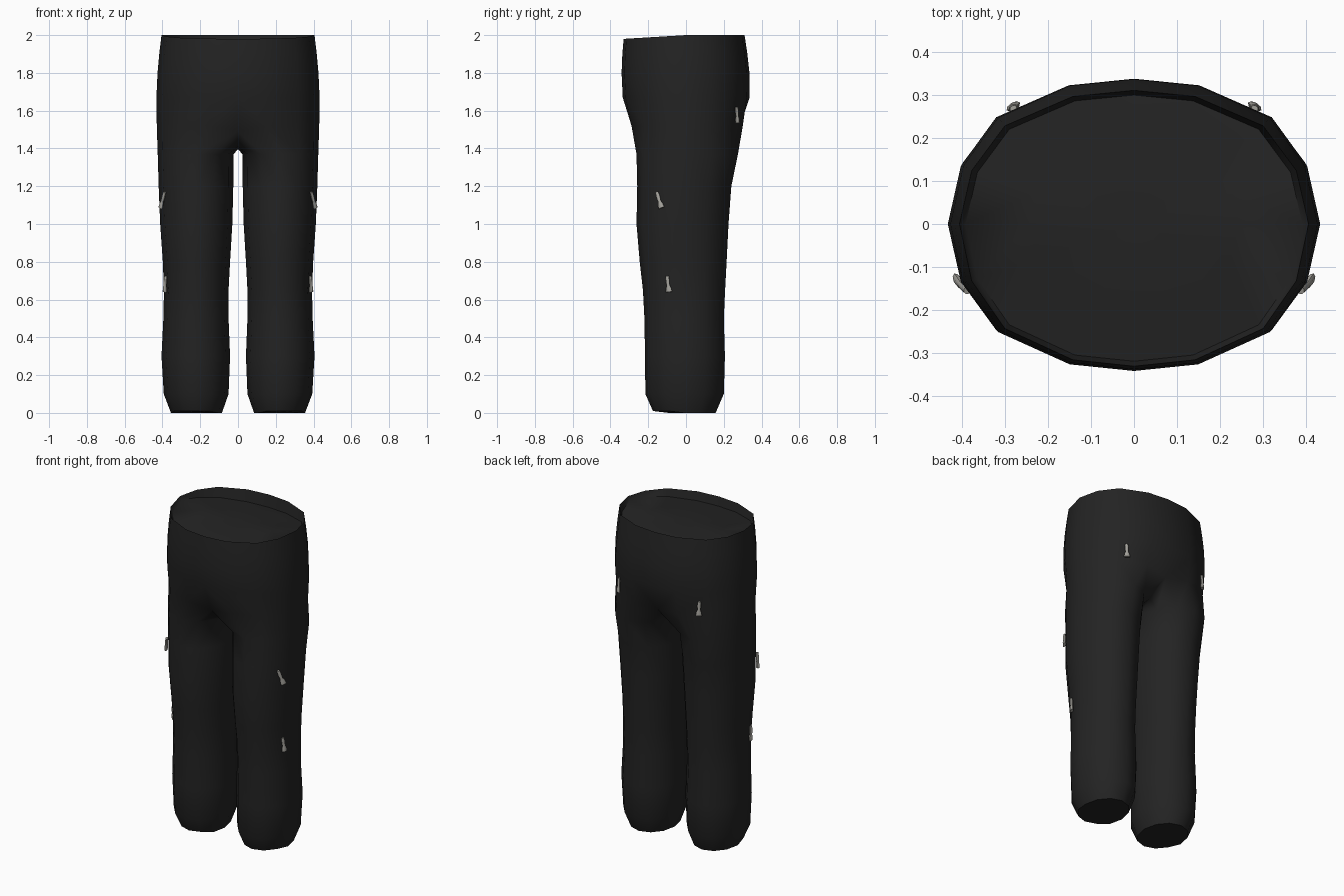
import bpy, bmesh, math
from mathutils import Vector

if "Cube" in bpy.data.objects:
    bpy.data.objects.remove(bpy.data.objects["Cube"])


def material(name, rgb):
    m = bpy.data.materials.new(name)
    m.diffuse_color = (*rgb, 1)
    m.use_nodes = True
    m.node_tree.nodes["Principled BSDF"].inputs["Base Color"].default_value = m.diffuse_color
    return m


black = material("black cloth", (0.017, 0.017, 0.017))
silver = material("silver metal", (0.36, 0.35, 0.32))


def make_object(name, bm, mat, angle):
    bmesh.ops.recalc_face_normals(bm, faces=bm.faces)
    me = bpy.data.meshes.new(name)
    bm.to_mesh(me)
    bm.free()
    me.materials.append(mat)
    ob = bpy.data.objects.new(name, me)
    bpy.context.collection.objects.link(ob)
    bpy.ops.object.select_all(action='DESELECT')
    ob.select_set(True)
    bpy.context.view_layer.objects.active = ob
    bpy.ops.object.shade_smooth_by_angle(angle=math.radians(angle))
    return ob


# Half cross-section of the hips, from front centre round to back centre
HALF = [(0, -1), (.35, -.955), (.74, -.735), (.93, -.4), (1, 0),
        (.93, .4), (.74, .735), (.35, .955), (0, 1)]
# Hips: z, half width, front y, back y
HIPS = [(2.0, .405, -.33, .31), (1.9, .417, -.337, .325), (1.8, .426, -.341, .336),
        (1.67, .432, -.335, .337), (1.52, .43, -.302, .315)]
# Leg: z, inner x, outer x, front y, back y
LEG = [(1.37, .024, .425, -.262, .275), (1.2, .025, .42, -.258, .24),
       (1.0, .03, .412, -.262, .225), (.8, .042, .398, -.245, .215),
       (.65, .05, .392, -.228, .207), (.5, .05, .395, -.22, .2),
       (.3, .042, .405, -.217, .206), (.1, .05, .393, -.215, .2),
       (.005, .085, .355, -.175, .157)]


def bridge(bm, a, b, closed=False):
    n = len(a)
    for i in range(n if closed else n - 1):
        j = (i + 1) % n
        bm.faces.new((a[i], a[j], b[j], b[i]))


bm = bmesh.new()

# Hips and waist, with the rim a little lower in front
rings = []
for z, w, f, b in HIPS:
    rings.append([bm.verts.new((w * x, y * (b if y > 0 else -f),
                                z + (.02 * min(y, 0) if z == 2 else 0))) for x, y in HALF])
for a, b in zip(rings, rings[1:]):
    bridge(bm, a, b)

# Sunken lid inside the waist
lid = [rings[0]]
for scale, base, drop in ((.965, 1.98, .055), (.6, 1.96, .02)):
    lid.append([bm.verts.new((.405 * scale * x, scale * y * (.31 if y > 0 else .33),
                              base - drop * abs(y))) for x, y in HALF])
for a, b in zip(lid, lid[1:]):
    bridge(bm, a, b)
mid = bm.verts.new((0, 0, 1.957))
for p, q in zip(lid[-1], lid[-1][1:]):
    bm.faces.new((p, q, mid))

# Crotch seam closes the hip outline into a leg outline
rings[-1][0].co = (0, -.265, 1.49)
rings[-1][-1].co = (0, .28, 1.5)
crotch = [bm.verts.new(c) for c in ((0, .14, 1.42), (0, 0, 1.395), (0, -.13, 1.41))]
loop = rings[-1] + crotch

# Leg down to the closed cuff
for z, x0, x1, f, b in LEG:
    ring = []
    for i in range(12):
        t = math.radians(-120 + 30 * i)
        ring.append(bm.verts.new(((x0 + x1) / 2 + (x1 - x0) / 2 * math.cos(t),
                                  (f + b) / 2 + (b - f) / 2 * math.sin(t),
                                  z if z > .01 else (.01 if t < 0 else 0.0))))
    bridge(bm, loop, ring, True)
    loop = ring
bm.faces.new(loop)
trousers = make_object("trousers", bm, black, 60)
mod = trousers.modifiers.new("Mirror", 'MIRROR')
mod.use_clip = True

# Small metal zip pulls: top point, bottom point, outward direction
PULLS = [("thigh_pull", (.388, -.155, 1.17), (.41, -.13, 1.085), (.9, -.43, 0)),
         ("shin_pull", (.383, -.1, .725), (.388, -.09, .64), (.92, -.4, 0)),
         ("seat_pull", (.28, .268, 1.62), (.28, .273, 1.535), (.5, .86, 0))]
# Pull outline along its length: position, half width, half thickness
SHAPE = [(0, .009, .007), (.3, .011, .009), (.6, .009, .008), (.75, .015, .01), (1, .018, .009)]
for name, top, bottom, out in PULLS:
    top, bottom, out = Vector(top), Vector(bottom), Vector(out).normalized()
    side = (bottom - top).normalized().cross(out).normalized()
    bm = bmesh.new()
    prev = None
    for t, w, d in SHAPE:
        c = top.lerp(bottom, t)
        ring = []
        for k in range(8):
            a = math.tau * k / 8
            ring.append(bm.verts.new(c + side * w * math.cos(a) + out * d * math.sin(a)))
        if prev:
            bridge(bm, prev, ring, True)
        else:
            bm.faces.new(ring)
        prev = ring
    bm.faces.new(prev)
    pull = make_object(name, bm, silver, 50)
    pull.modifiers.new("Mirror", 'MIRROR')
